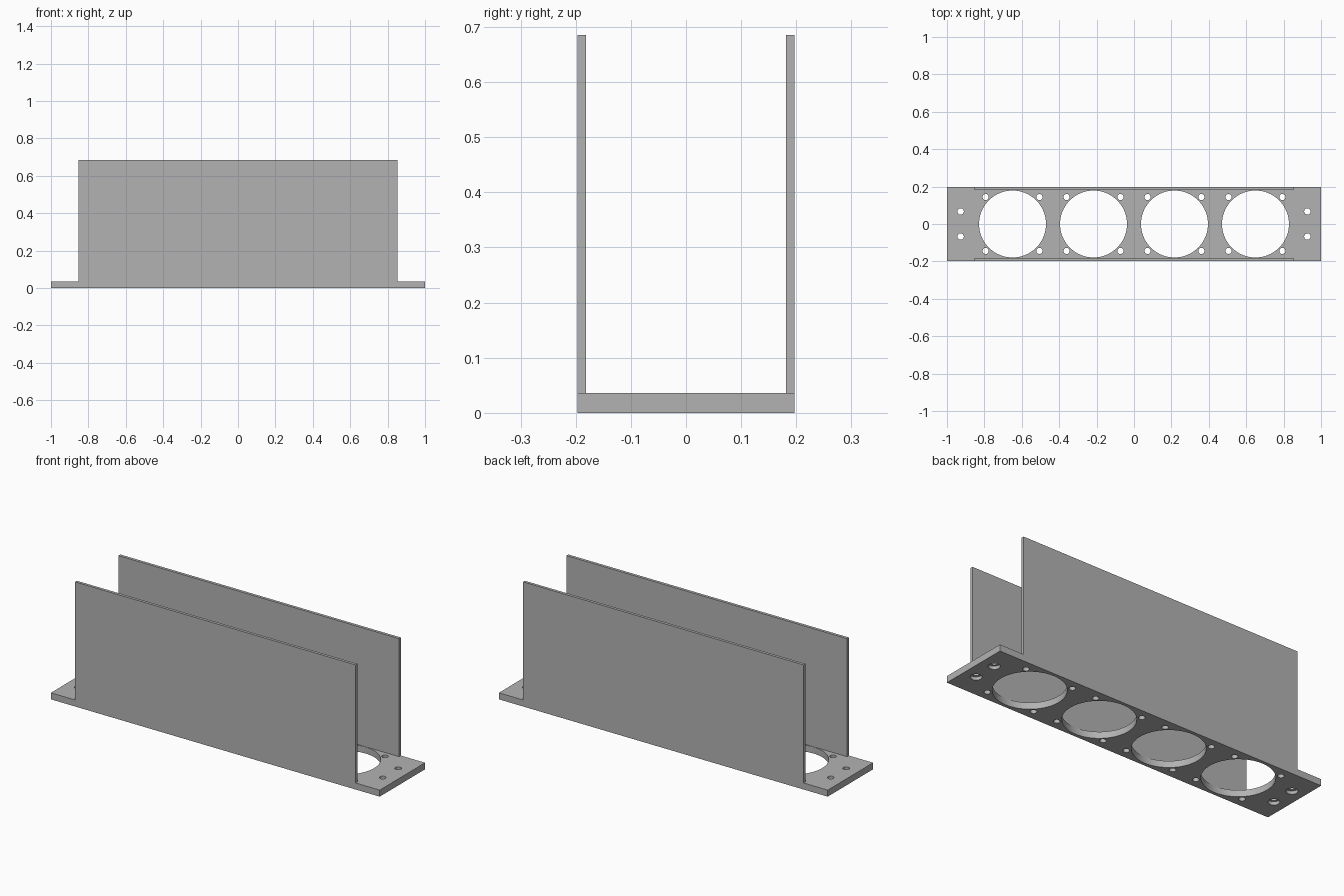
import bpy
import math

if "Cube" in bpy.data.objects:
    bpy.data.objects.remove(bpy.data.objects["Cube"])

LENGTH, WIDTH, THICK = 2.0, 0.394, 0.036
WALL_LENGTH, WALL_TOP, WALL_THICK = 1.706, 0.685, 0.016

grey = bpy.data.materials.new("grey plastic")
grey.diffuse_color = (0.45, 0.45, 0.45, 1)
grey.use_nodes = True
grey.node_tree.nodes["Principled BSDF"].inputs["Base Color"].default_value = grey.diffuse_color


def box(name, size, centre):
    bpy.ops.mesh.primitive_cube_add(size=1, location=centre)
    ob = bpy.context.object
    ob.name = name
    ob.scale = size
    bpy.ops.object.transform_apply(location=False, rotation=False, scale=True)
    ob.data.materials.append(grey)
    return ob


cutters = []


def drill(x, y, radius, sides, z0=-0.1, z1=0.1):
    bpy.ops.mesh.primitive_cylinder_add(vertices=sides, radius=radius, depth=z1 - z0,
                                        location=(x, y, (z0 + z1) / 2))
    ob = bpy.context.object
    ob.name = "hole_cutter"
    ob.data.materials.append(grey)
    cutters.append(ob)


def cut(target):
    """Subtract all the cutters from the target, then remove them."""
    for c in cutters:
        mod = target.modifiers.new("hole", 'BOOLEAN')
        mod.operation, mod.solver, mod.object = 'DIFFERENCE', 'EXACT', c
        bpy.context.view_layer.objects.active = target
        bpy.ops.object.modifier_apply(modifier=mod.name)
    for c in cutters:
        bpy.data.objects.remove(c, do_unlink=True)
    cutters.clear()


# Base plate
base = box("base_plate", (LENGTH, WIDTH, THICK), (0, 0, THICK / 2))

# Four large openings, each with four screw holes
for i in range(4):
    cx = (i - 1.5) * 0.433
    drill(cx, 0, 0.179, 64)
    for sx in (-1, 1):
        for sy in (-1, 1):
            drill(cx + sx * 0.144, sy * 0.144, 0.0165, 24)

# Mounting holes at both ends, recessed from below
for sx in (-1, 1):
    for sy in (-1, 1):
        drill(sx * 0.927, sy * 0.067, 0.017, 24)
        drill(sx * 0.927, sy * 0.067, 0.029, 24, z0=-0.05, z1=0.018)

cut(base)
bpy.ops.object.select_all(action='DESELECT')
base.select_set(True)
bpy.context.view_layer.objects.active = base
bpy.ops.object.shade_smooth_by_angle(angle=math.radians(30))

# Tall side walls
for name, s in (("front_wall", -1), ("back_wall", 1)):
    box(name, (WALL_LENGTH, WALL_THICK, WALL_TOP - THICK),
        (0, s * (WIDTH - WALL_THICK) / 2, (WALL_TOP + THICK) / 2))
